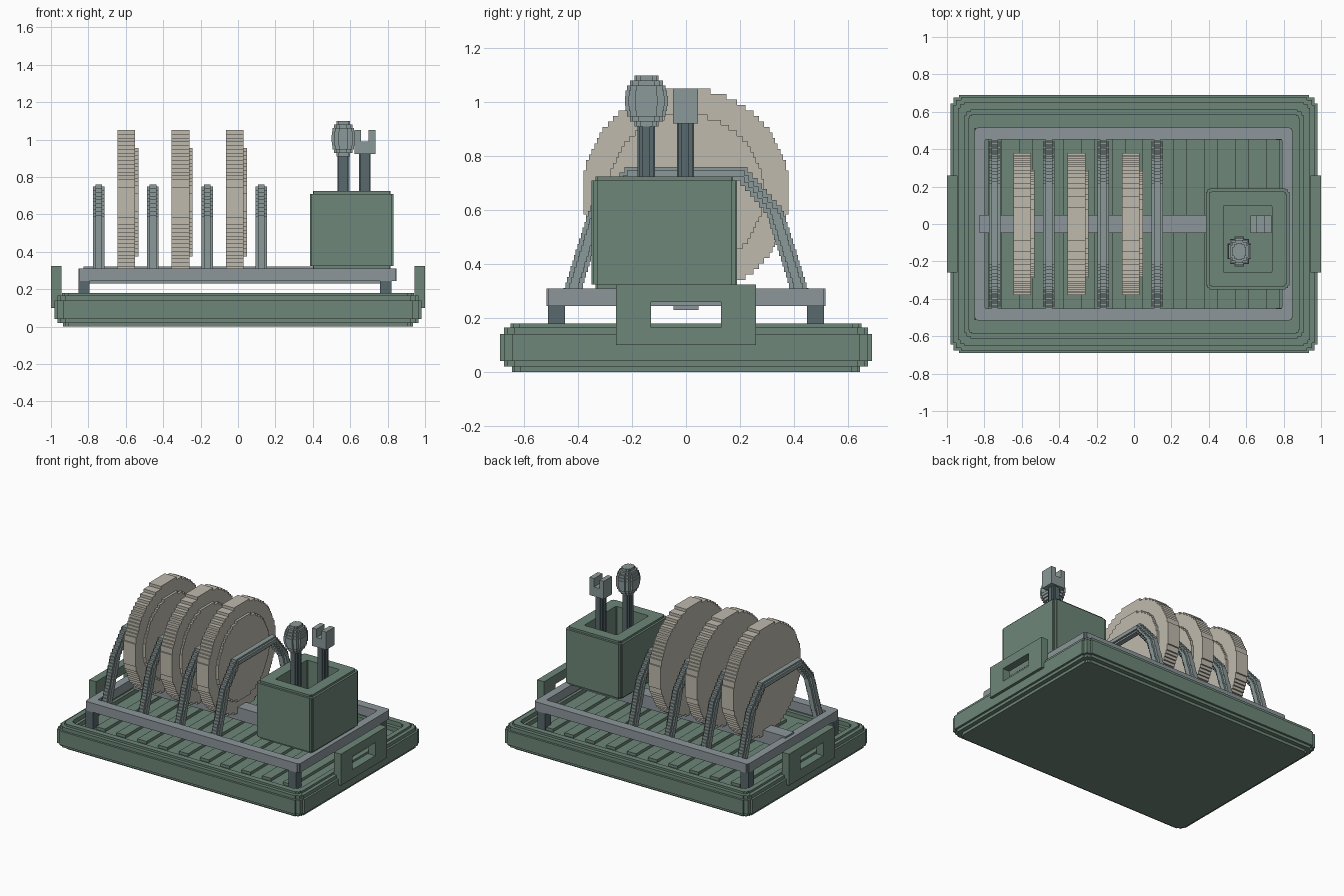
import bpy, bmesh, math

if "Cube" in bpy.data.objects:
    bpy.data.objects.remove(bpy.data.objects["Cube"])


def material(name, rgb):
    lin = [((c / 255 + 0.055) / 1.055) ** 2.4 for c in rgb] + [1.0]
    m = bpy.data.materials.new(name)
    m.use_nodes = True
    m.diffuse_color = lin
    m.node_tree.nodes["Principled BSDF"].inputs["Base Color"].default_value = lin
    return m


GREEN = material("sage green", (109, 134, 120))
METAL = material("rack grey", (140, 150, 154))
WIRE = material("wire grey", (139, 153, 152))
SLATE = material("dark slate", (88, 104, 109))
CREAM = material("stoneware cream", (191, 186, 174))


def finish(bm, name, mat):
    bmesh.ops.recalc_face_normals(bm, faces=bm.faces)
    me = bpy.data.meshes.new(name)
    bm.to_mesh(me)
    bm.free()
    me.materials.append(mat)
    ob = bpy.data.objects.new(name, me)
    bpy.context.collection.objects.link(ob)
    return ob


def add_box(bm, x0, x1, y0, y1, z0, z1):
    vs = bmesh.ops.create_cube(bm, size=1)["verts"]
    for v in vs:
        v.co = (x0 if v.co.x < 0 else x1, y0 if v.co.y < 0 else y1,
                z0 if v.co.z < 0 else z1)


def boxes(name, mat, *specs):
    bm = bmesh.new()
    for s in specs:
        add_box(bm, *s)
    return finish(bm, name, mat)


def stepped_rect(hx, hy, n):
    """Rectangle outline whose corners are cut as a two-step staircase."""
    a, b = n, n / 3
    corner = [(a, 0), (a, b), (b, b), (b, a), (0, a)]
    pts = []
    for sx, sy, order in ((1, 1, 1), (1, -1, -1), (-1, -1, 1), (-1, 1, -1)):
        pts += [(sx * (hx - i), sy * (hy - j)) for i, j in corner[::order]]
    return pts


def skin(name, mat, centre, loops):
    """Closed shell through stacked outlines given as (hx, hy, notch, z)."""
    bm = bmesh.new()
    rings = [[bm.verts.new((centre[0] + x, centre[1] + y, z))
              for x, y in stepped_rect(hx, hy, n)] for hx, hy, n, z in loops]
    for r, s in zip(rings, rings[1:]):
        for i in range(len(r)):
            j = (i + 1) % len(r)
            bm.faces.new((r[i], r[j], s[j], s[i]))
    bm.faces.new(rings[0])
    bm.faces.new(rings[-1])
    return finish(bm, name, mat)


def add_slab(bm, pts, x0, x1):
    """Extrude a (y, z) outline along x."""
    f = bm.faces.new([bm.verts.new((x0, y, z)) for y, z in pts])
    ext = bmesh.ops.extrude_face_region(bm, geom=[f])["geom"]
    bmesh.ops.translate(bm, vec=(x1 - x0, 0, 0),
                        verts=[v for v in ext if isinstance(v, bmesh.types.BMVert)])


def stairs(width, z0, z1, step=0.02):
    """Staircase (w, z) points that follow width(z)."""
    n = round((z1 - z0) / step)
    h = (z1 - z0) / n
    out = []
    for k in range(n):
        w = width(z0 + (k + 0.5) * h)
        out += [(w, z0 + k * h), (w, z0 + (k + 1) * h)]
    return out


def mirrored(half):
    return half + [(-w, z) for w, z in reversed(half)]


def along(path):
    def width(z):
        for (w0, a), (w1, b) in zip(path, path[1:]):
            if z <= b:
                return w0 + (w1 - w0) * (z - a) / (b - a)
        return path[-1][0]
    return width


# Tray with stepped edges and a sunken floor
skin("tray", GREEN, (0, 0), [
    (0.935, 0.645, 0.03, 0), (0.935, 0.645, 0.03, 0.02),
    (0.965, 0.675, 0.04, 0.02), (0.965, 0.675, 0.04, 0.04),
    (0.98, 0.69, 0.045, 0.04), (0.98, 0.69, 0.045, 0.14),
    (0.965, 0.675, 0.04, 0.14), (0.965, 0.675, 0.04, 0.165),
    (0.94, 0.65, 0.03, 0.165), (0.94, 0.65, 0.03, 0.18),
    (0.905, 0.61, 0.03, 0.18), (0.905, 0.61, 0.03, 0.15),
    (0.885, 0.585, 0.02, 0.15), (0.885, 0.585, 0.02, 0.12)])

# Drainage ribs on the tray floor
boxes("tray_ribs", GREEN, *[
    (x - 0.036, x + 0.036, -0.5, 0.5, 0.115, 0.14)
    for x in [(i - 4.5) * 0.165 for i in range(10)]])

# Handles: a frame around a grip opening at each end
for side, s in (("left", 1), ("right", -1)):
    x0, x1 = sorted((s * 0.945, s * 1.0))
    boxes(side + "_handle", GREEN,
          (x0, x1, -0.26, -0.13, 0.1, 0.325), (x0, x1, 0.13, 0.26, 0.1, 0.325),
          (x0, x1, -0.13, 0.13, 0.1, 0.165), (x0, x1, -0.13, 0.13, 0.26, 0.325))

# Rack frame, its centre rail and four feet
skin_frame = [(0.85, 0.517, 0.015, 0.245), (0.85, 0.517, 0.015, 0.31),
              (0.793, 0.453, 0.006, 0.31), (0.793, 0.453, 0.006, 0.245)]
frame = skin("rack_frame", METAL, (-0.003, 0), skin_frame + skin_frame[:1])
bm = bmesh.new()
bm.from_mesh(frame.data)
caps = [f for f in bm.faces if len(f.verts) == 20]
bmesh.ops.delete(bm, geom=caps, context="FACES_ONLY")
bmesh.ops.remove_doubles(bm, verts=bm.verts, dist=1e-5)
bmesh.ops.recalc_face_normals(bm, faces=bm.faces)
bm.to_mesh(frame.data)
bm.free()
boxes("centre_rail", METAL, (-0.825, 0.8, -0.047, 0.047, 0.23, 0.322))
boxes("rack_feet", SLATE, *[
    (x, x + 0.06, y - 0.032, y + 0.032, 0.115, 0.25)
    for x in (-0.853, 0.76) for y in (-0.48, 0.48)])

# Wire arches: a wide core with a narrower, deeper spine
OUTER = [(0.46, 0.28), (0.36, 0.60), (0.22, 0.76)]
INNER = [(0.395, 0.28), (0.30, 0.585), (0.19, 0.715)]


def arch_outline(t):
    outer = along([(w - t, z - t) for w, z in OUTER])
    inner = along([(w + t, z + t) for w, z in INNER])
    up = stairs(outer, 0.27, 0.76 - t)
    down = stairs(inner, 0.27, 0.71 + t)
    return mirrored(up) + [(-w, z) for w, z in down] + down[::-1]


for i in range(4):
    x = -0.745 + 0.29 * i
    bm = bmesh.new()
    add_slab(bm, arch_outline(0.012), x - 0.031, x + 0.031)
    add_slab(bm, arch_outline(0), x - 0.018, x + 0.018)
    finish(bm, "wire_arch_%d" % (i + 1), WIRE)


# Plates: stepped disc with a smaller raised disc on one face
def disc(r, cz=0.665):
    def width(z):
        return max(0.03, round(math.sqrt(max(0, r * r - (z - cz) ** 2)) / 0.01) * 0.01)
    return mirrored(stairs(width, cz - r, cz + r))


for i in range(3):
    x = -0.645 + 0.29 * i
    bm = bmesh.new()
    add_slab(bm, disc(0.385), x, x + 0.095)
    add_slab(bm, disc(0.29), x + 0.09, x + 0.112)
    finish(bm, "plate_%d" % (i + 1), CREAM)

# Cutlery holder, open at the top
skin("cutlery_holder", GREEN, (0.608, -0.08), [
    (0.208, 0.255, 0.015, 0.31), (0.208, 0.255, 0.015, 0.325),
    (0.223, 0.27, 0.02, 0.325), (0.223, 0.27, 0.02, 0.71),
    (0.208, 0.255, 0.015, 0.71), (0.208, 0.255, 0.015, 0.725),
    (0.13, 0.18, 0.006, 0.725), (0.13, 0.18, 0.006, 0.37)])

# Spoon: stem and layered rounded bowl
SPOON, FORK = (0.563, -0.147), (0.677, -0.002)
skin("spoon_stem", SLATE, SPOON, [(0.032, 0.032, 0.018, 0.37), (0.032, 0.032, 0.018, 0.93)])
loops = []
for k in range(10):
    z = 0.91 + 0.019 * k
    f = math.sqrt(1 - ((k - 4.5) / 5.4) ** 2)
    hx, hy = 0.064 * f, 0.08 * f
    loops += [(hx, hy, hx * 0.6, z), (hx, hy, hx * 0.6, z + 0.019)]
skin("spoon_bowl", WIRE, SPOON, loops)

# Fork: stem and slotted head
skin("fork_stem", SLATE, FORK, [(0.031, 0.032, 0.018, 0.37), (0.031, 0.032, 0.018, 0.93)])
boxes("fork_head", WIRE,
      (0.622, 0.735, -0.049, 0.045, 0.922, 0.99),
      (0.622, 0.657, -0.049, 0.045, 0.99, 1.05),
      (0.698, 0.735, -0.049, 0.045, 0.99, 1.05))
